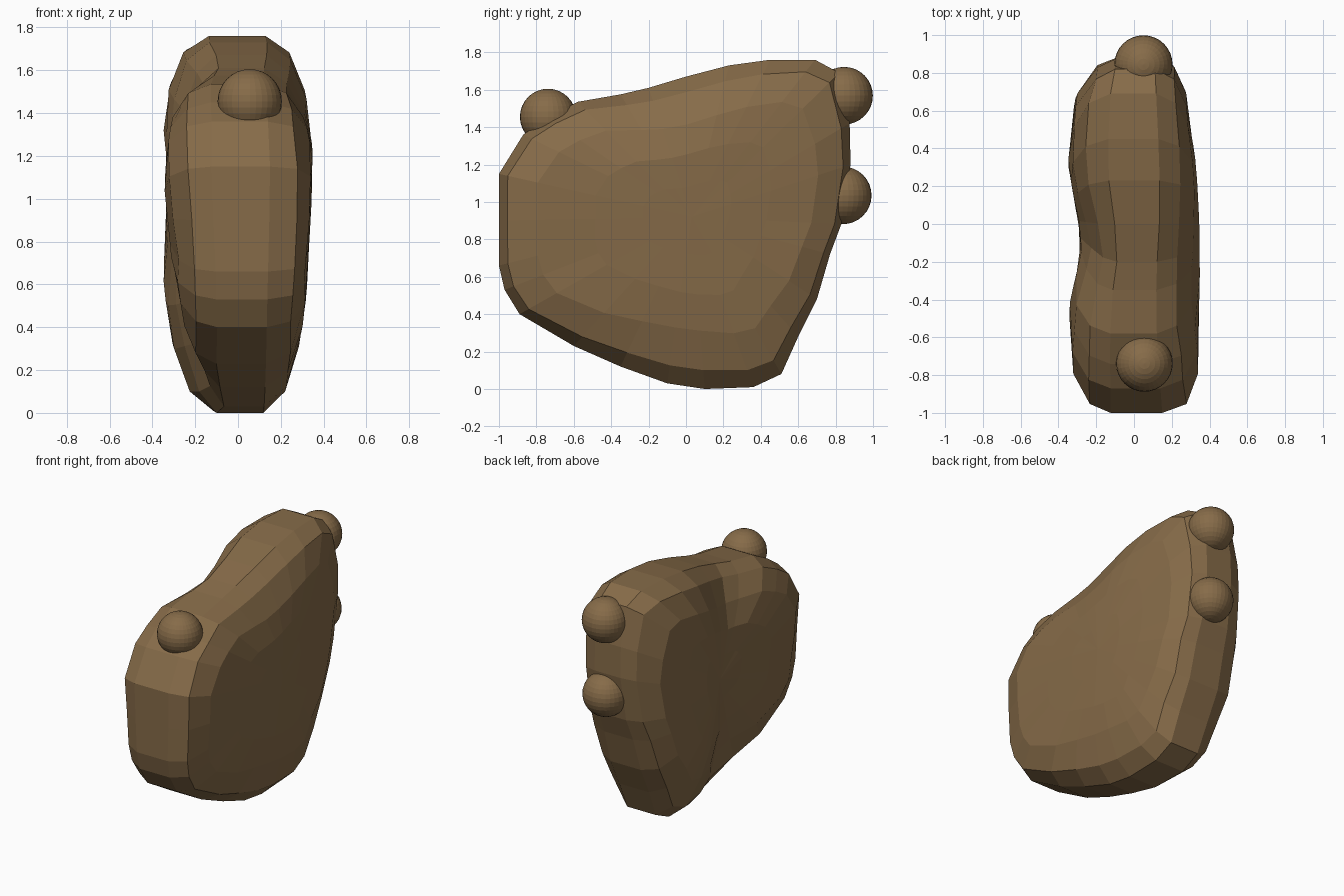
import bpy, bmesh, math, random
from mathutils import Vector

if "Cube" in bpy.data.objects:
    bpy.data.objects.remove(bpy.data.objects["Cube"])

random.seed(4)

brown = bpy.data.materials.new("brown")
brown.diffuse_color = (0.24, 0.148, 0.066, 1)
brown.use_nodes = True
brown.node_tree.nodes["Principled BSDF"].inputs["Base Color"].default_value = brown.diffuse_color


def lerp_table(table, v):
    """Piecewise linear lookup in a list of (position, value)."""
    if v <= table[0][0]:
        return table[0][1]
    for (a, fa), (b, fb) in zip(table, table[1:]):
        if v <= b:
            return fa + (fb - fa) * (v - a) / (b - a)
    return table[-1][1]


def add_object(name, bm):
    mesh = bpy.data.meshes.new(name)
    bmesh.ops.recalc_face_normals(bm, faces=bm.faces)
    bm.to_mesh(mesh)
    bm.free()
    mesh.materials.append(brown)
    ob = bpy.data.objects.new(name, mesh)
    bpy.context.collection.objects.link(ob)
    return ob


# Side outline of the boulder (y, z)
outline = [(-1, .66), (-1, .9), (-1, 1.15), (-.87, 1.36), (-.74, 1.45), (-.58, 1.535),
           (-.35, 1.575), (-.2, 1.61), (0, 1.67), (.23, 1.73), (.45, 1.76), (.69, 1.76),
           (.82, 1.69), (.875, 1.42), (.88, 1.2), (.83, .88), (.77, .72), (.70, .48),
           (.60, .28), (.51, .08), (.36, .01), (.1, 0), (-.1, .03), (-.35, .12),
           (-.6, .23), (-.89, .40), (-.97, .53)]
centre = Vector((0.03, 0.92))

# Half widths along y, and their change with height
right_w = [(-1, .33), (-.3, .345), (0, .342), (.3, .325), (.6, .285), (.88, .245)]
left_w = [(-1, .275), (-.75, .33), (-.47, .35), (-.15, .285), (0, .295), (.32, .35),
          (.67, .31), (.88, .21)]
right_h = [(0, .86), (.5, .92), (1, 1), (1.4, 1.02), (1.76, 1)]
left_h = [(0, .8), (.5, 1), (1.4, 1), (1.76, .96)]


def half_width(y, z, side):
    front = max(0, min(1, (.1 - y) / .4))
    if side > 0:
        # the front lobe slopes in towards its top
        slope = .07 * front * max(0, min(1, (z - 1.25) / .3))
        return lerp_table(right_w, y) * lerp_table(right_h, z) - slope
    w = lerp_table(left_w, y) * lerp_table(left_h, z)
    # the front lobe narrows towards the ground and towards its top on the left
    low = max(0, min(1, (1.1 - z) / .7))
    high = max(0, min(1, (z - 1.2) / .3))
    # a slanting groove separates the two lobes
    groove = math.exp(-((y + .12) / .17) ** 2) * max(high, low)
    return w - front * (.07 * low + .05 * high) - .04 * groove


# Rounding from rim to flank: (outline scale, width fraction) at the ends and at top/bottom
end_prof = [(1, .45), (.955, .83), (.8, 1), (.5, 1), (.25, 1)]
cap_prof = [(1, .41), (.89, .74), (.66, .93), (.45, 1), (.22, 1)]

# Boulder: rings of the outline shrinking towards both flanks
bm = bmesh.new()


def ring(side, k):
    verts = []
    for p in outline:
        d = Vector(p) - centre
        t = (abs(d.y) / d.length) ** 3
        s = end_prof[k][0] * (1 - t) + cap_prof[k][0] * t
        f = end_prof[k][1] * (1 - t) + cap_prof[k][1] * t
        q = centre + d * s
        j = .005 if k in (1, 2) else 0
        x = side * f * half_width(q.x, q.y, side) + random.uniform(-j, j)
        verts.append(bm.verts.new((x, q.x, q.y)))
    return verts


n = len(outline)
rings = [ring(-1, k) for k in (4, 3, 2, 1, 0)] + [ring(1, k) for k in range(5)]
for a, b in zip(rings, rings[1:]):
    for i in range(n):
        bm.faces.new((a[i], a[(i + 1) % n], b[(i + 1) % n], b[i]))
for side, r in ((-1, rings[0]), (1, rings[-1])):
    tip = bm.verts.new((side * half_width(*centre, side), *centre))
    for i in range(n):
        bm.faces.new((r[i], r[(i + 1) % n], tip))
add_object("boulder", bm)

# Round knobs: one on the front, two on the back
for name, pos, rad in (("front_knob", (.055, -.738, 1.455), .15),
                       ("back_upper_knob", (.05, .845, 1.568), .154),
                       ("back_lower_knob", (.05, .838, 1.035), .154)):
    bm = bmesh.new()
    bmesh.ops.create_uvsphere(bm, u_segments=32, v_segments=16, radius=rad)
    bmesh.ops.translate(bm, verts=bm.verts, vec=pos)
    add_object(name, bm)
